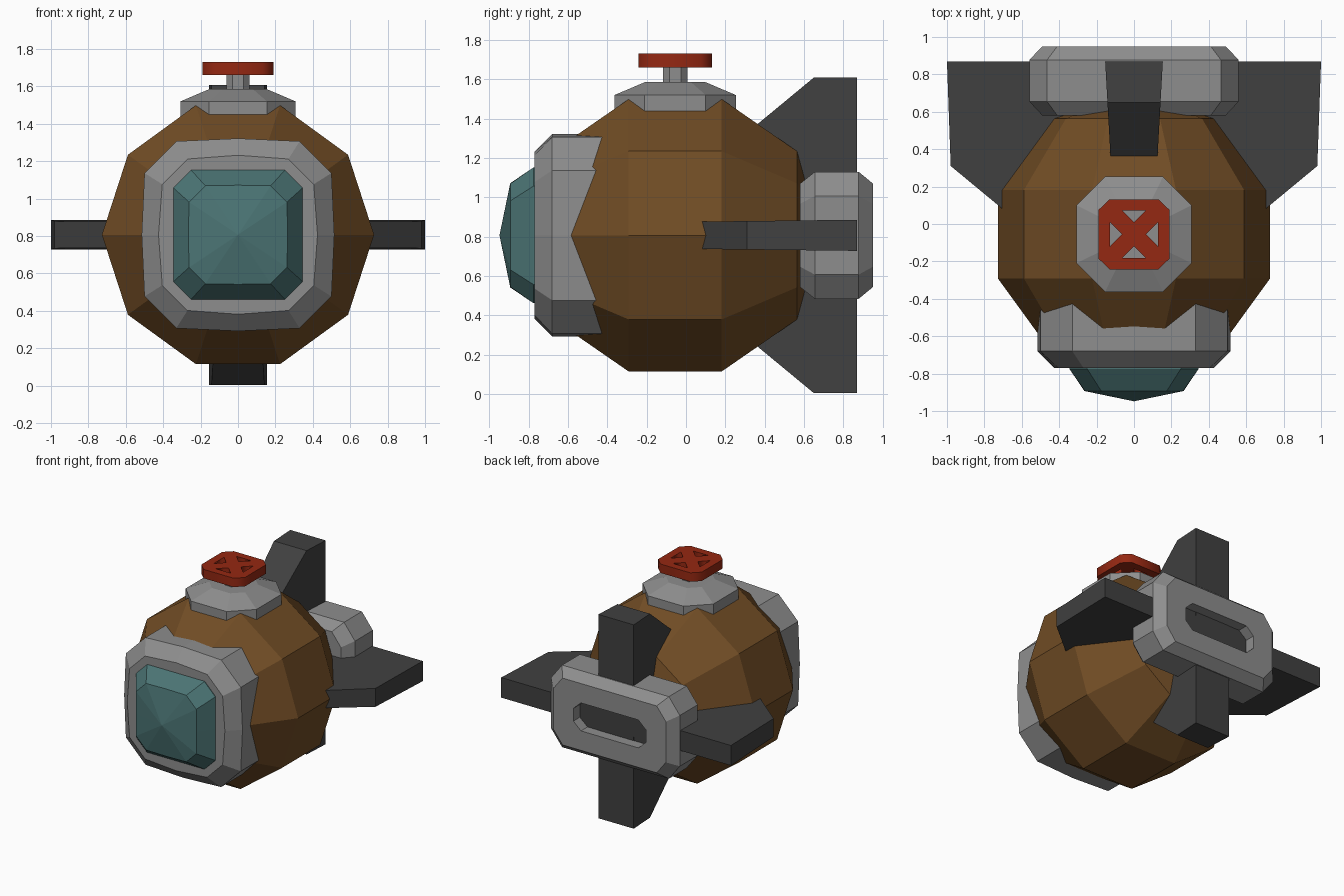
import bpy, bmesh
from math import pi
from mathutils import Matrix, Vector

cube = bpy.data.objects.get("Cube")
if cube:
    bpy.data.objects.remove(cube, do_unlink=True)

AXIS_Z = 0.807      # height of the hull axis
MID_Y = -0.055      # hull centre along y


def material(name, r, g, b):
    m = bpy.data.materials.new(name)
    m.use_nodes = True
    m.diffuse_color = (r, g, b, 1)
    m.node_tree.nodes["Principled BSDF"].inputs["Base Color"].default_value = (r, g, b, 1)
    return m


BROWN = material("brown hull", 0.162, 0.072, 0.018)
GREY = material("light grey metal", 0.27, 0.27, 0.27)
DARK = material("dark grey metal", 0.052, 0.052, 0.052)
TEAL = material("teal glass", 0.07, 0.175, 0.175)
RED = material("red paint", 0.30, 0.021, 0.006)


def finish(name, bm, mat):
    bmesh.ops.recalc_face_normals(bm, faces=bm.faces)
    mesh = bpy.data.meshes.new(name)
    bm.to_mesh(mesh)
    bm.free()
    mesh.materials.append(mat)
    obj = bpy.data.objects.new(name, mesh)
    bpy.context.collection.objects.link(obj)
    return obj


def loft(name, rings, mat, tip=None):
    """Skin a list of equal rings, cap the ends, or close the last ring to a tip."""
    bm = bmesh.new()
    loops = [[bm.verts.new(p) for p in ring] for ring in rings]
    for a, b in zip(loops, loops[1:]):
        for i in range(len(a)):
            j = (i + 1) % len(a)
            bm.faces.new((a[i], a[j], b[j], b[i]))
    bm.faces.new(loops[0])
    if tip:
        t = bm.verts.new(tip)
        last = loops[-1]
        for i in range(len(last)):
            bm.faces.new((last[i], last[(i + 1) % len(last)], t))
    else:
        bm.faces.new(loops[-1])
    return finish(name, bm, mat)


def octagon(hx, hy, cx, cy):
    """Octagon with half sizes hx, hy; flat edges reach cx and cy."""
    quarter = [(hx, cy), (cx, hy)]
    right = quarter + [(-x, y) for x, y in reversed(quarter)]
    return right + [(-x, -y) for x, y in right]


def bulged(side, mid, corner):
    """Rounded square with a slightly raised point in the middle of each side."""
    pts, quarter = [], [(mid, 0), (side, corner), (corner, side)]
    for _ in range(4):
        pts += quarter
        quarter = [(-y, x) for x, y in quarter]
    return pts


def upright(outline, y):
    return [(x, y, AXIS_Z + z) for x, z in outline]


def level(outline, z):
    return [(x, MID_Y + y, z) for x, y in outline]


# Hull: coarse ball with its poles facing front and back
bm = bmesh.new()
bmesh.ops.create_uvsphere(bm, u_segments=10, v_segments=5, radius=0.765)
turn = Matrix.Rotation(pi / 2, 4, "Y") @ Matrix.Rotation(pi / 2, 4, "X")
bmesh.ops.transform(bm, verts=bm.verts, matrix=Matrix.Rotation(pi / 2, 4, "X")
                    @ Matrix.Rotation(pi / 2, 4, "Z"))
bmesh.ops.translate(bm, verts=bm.verts, vec=(0, MID_Y, AXIS_Z))
finish("hull", bm, BROWN)

# Window frame and glass
rim = bulged(0.5, 0.515, 0.33)
loft("window_frame", [upright(rim, -0.36), upright(rim, -0.68),
                      upright(bulged(0.405, 0.425, 0.27), -0.77)], GREY)
loft("window_glass", [upright(bulged(0.345, 0.345, 0.25), -0.72),
                      upright(bulged(0.345, 0.345, 0.25), -0.775),
                      upright(bulged(0.262, 0.265, 0.175), -0.893)],
     TEAL, tip=(0, -0.948, AXIS_Z))

# Hatch collar and valve stem
collar = octagon(0.308, 0.308, 0.155, 0.155)
loft("hatch_collar", [level(collar, 1.42), level(collar, 1.52),
                      level(octagon(0.155, 0.155, 0.08, 0.08), 1.585)], GREY)
stem = octagon(0.062, 0.062, 0.03, 0.03)
loft("valve_stem", [level(stem, 1.55), level(stem, 1.67)], GREY)

# Valve wheel: octagonal plate with four triangular openings
curve = bpy.data.curves.new("valve_wheel", "CURVE")
curve.dimensions, curve.fill_mode, curve.extrude = "2D", "BOTH", 0.035
outlines = [octagon(0.19, 0.187, 0.13, 0.13)]
tri = [(0.128, -0.065), (0.128, 0.065), (0.064, 0)]
for _ in range(4):
    outlines.append(tri)
    tri = [(-y, x) for x, y in tri]
for outline in outlines:
    spline = curve.splines.new("POLY")
    spline.points.add(len(outline) - 1)
    spline.use_cyclic_u = True
    for point, (x, y) in zip(spline.points, outline):
        point.co = (x, y, 0, 1)
temp = bpy.data.objects.new("wheel_curve", curve)
bpy.context.collection.objects.link(temp)
bpy.context.view_layer.update()
wheel_mesh = bpy.data.meshes.new_from_object(
    temp.evaluated_get(bpy.context.evaluated_depsgraph_get()))
bpy.data.objects.remove(temp, do_unlink=True)
bm = bmesh.new()
bm.from_mesh(wheel_mesh)
bmesh.ops.remove_doubles(bm, verts=bm.verts, dist=0.0005)
bmesh.ops.translate(bm, verts=bm.verts, vec=(0, MID_Y, 1.695))
finish("valve_wheel", bm, RED)

# Exhaust: chamfered block with a recessed slot
outer = octagon(0.56, 0.323, 0.465, 0.2)
inset = octagon(0.49, 0.263, 0.41, 0.16)
slot = octagon(0.315, 0.11, 0.25, 0.05)
loft("exhaust", [upright(inset, 0.58), upright(outer, 0.655), upright(outer, 0.877),
                 upright(inset, 0.95), upright(slot, 0.95), upright(slot, 0.86)], GREY)
loft("exhaust_floor", [upright(slot, 0.862), upright(slot, 0.868)], DARK)


# Fins: tapered plates running right through the tail
def fin(name, half, thick_back, thick_front, vertical):
    outline = half + [(y, -r) for y, r in reversed(half)]
    back, front = half[0][0], half[-1][0]
    sides = []
    for s in (-1, 1):
        ring = []
        for y, r in outline:
            t = s * (thick_front + (thick_back - thick_front) * (y - front) / (back - front))
            ring.append((t, y, AXIS_Z + r) if vertical else (r, y, AXIS_Z + t))
        sides.append(ring)
    loft(name, sides, DARK)


fin("vertical_fins", [(0.87, 0.802), (0.65, 0.802), (0.2, 0.43)], 0.154, 0.117, True)
fin("side_fins", [(0.87, 1.0), (0.31, 0.98), (-0.05, 0.545)], 0.079, 0.068, False)
